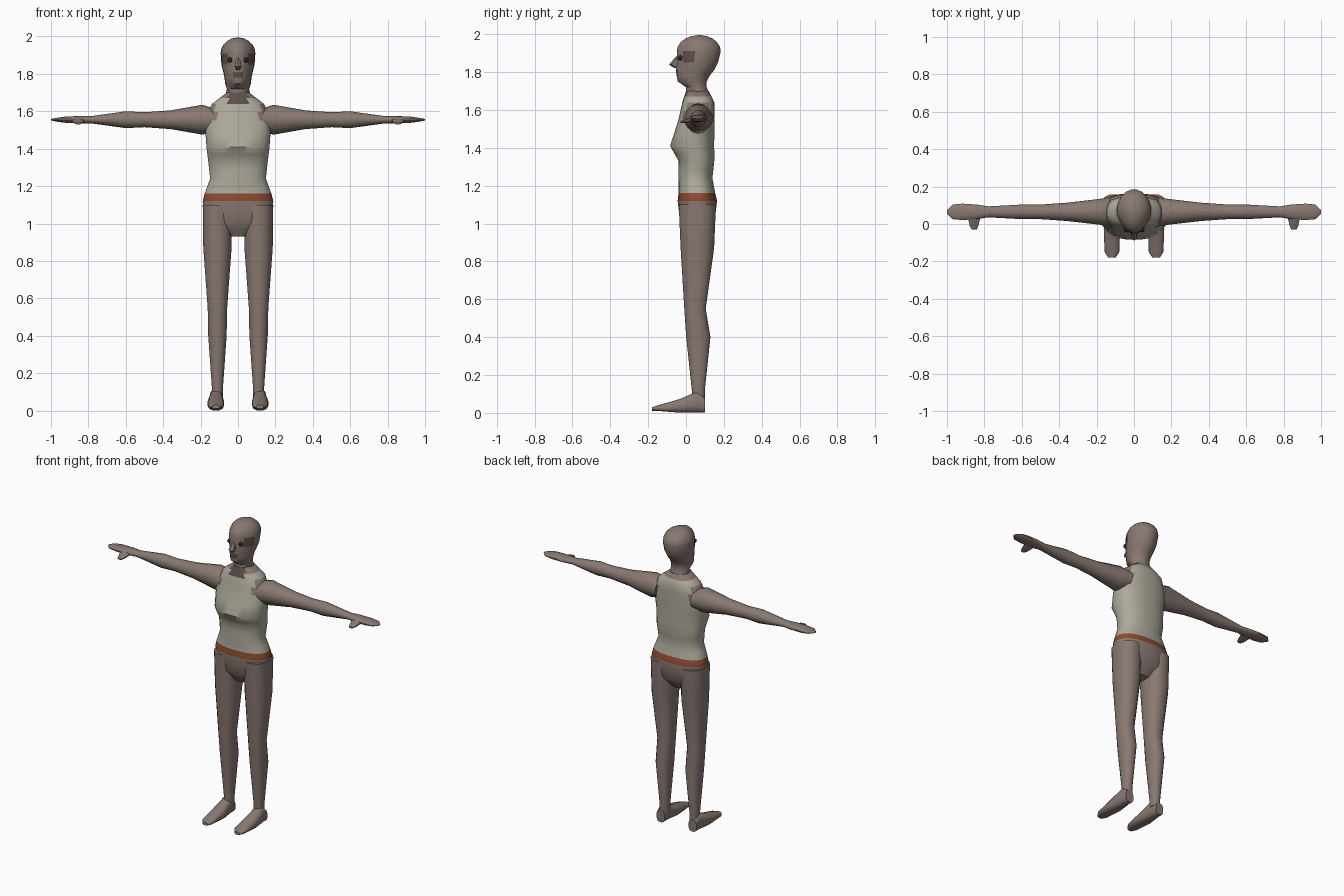
import bpy, bmesh, math
from mathutils import Vector

default_cube = bpy.data.objects.get("Cube")
if default_cube:
    bpy.data.objects.remove(default_cube, do_unlink=True)


def material(name, red, green, blue):
    mat = bpy.data.materials.new(name)
    mat.use_nodes = True
    colour = (red, green, blue, 1)
    mat.diffuse_color = colour
    mat.node_tree.nodes["Principled BSDF"].inputs["Base Color"].default_value = colour
    return mat


skin = material("skin brown", .25, .19, .165)
vest = material("vest cream", .42, .4, .33)
rust = material("belt rust", .26, .07, .03)
shade = material("dark skin", .11, .08, .07)
black = material("eye black", .02, .02, .02)

# How (across, depth, along) map to world axes for each loft direction
PLACE = {
    "x": lambda across, depth, along: Vector((along, across, depth)),
    "y": lambda across, depth, along: Vector((across, along, depth)),
    "z": lambda across, depth, along: Vector((across, depth, along)),
}


def finish(bm, name, materials, rule=None):
    """Turn a bmesh into a smooth object, colouring faces by the given rule."""
    bmesh.ops.recalc_face_normals(bm, faces=bm.faces)
    mesh = bpy.data.meshes.new(name)
    bm.to_mesh(mesh)
    bm.free()
    part = bpy.data.objects.new(name, mesh)
    bpy.context.collection.objects.link(part)
    for mat in materials:
        mesh.materials.append(mat)
    if rule:
        for face in mesh.polygons:
            face.material_index = materials.index(rule(face.center))
    bpy.ops.object.select_all(action="DESELECT")
    part.select_set(True)
    bpy.context.view_layer.objects.active = part
    bpy.ops.object.shade_smooth_by_angle(angle=math.radians(45))


def rounded(value, power):
    return math.copysign(abs(value) ** power, value)


def loft(name, axis, rings, materials=(skin,), sides=14, middle=0, power=1,
         taper=0, flip=1, rule=None):
    """Skin a row of oval rings, each (along, half width, depth low, depth high)."""
    bm = bmesh.new()
    loops = []
    for along, half, low, high in rings:
        loop = []
        for i in range(sides):
            angle = math.tau * (i + .5) / sides
            c = rounded(math.cos(angle), power)
            s = rounded(math.sin(angle), power)
            across = middle + half * c * (1 - taper * max(0, -s))
            depth = (low + high + s * (high - low)) / 2
            point = PLACE[axis](across, depth, along)
            point.x *= flip
            loop.append(bm.verts.new(point))
        loops.append(loop)
    for lower, upper in zip(loops, loops[1:]):
        for i in range(sides):
            bm.faces.new((lower[i - 1], lower[i], upper[i], upper[i - 1]))
    bm.faces.new(loops[0])
    bm.faces.new(loops[-1])
    finish(bm, name, materials, rule)


def halved(rings):
    """Add a ring midway between each pair of neighbours."""
    rings = [Vector(ring) for ring in rings]
    result = rings[:1]
    for previous, ring in zip(rings, rings[1:]):
        result += [previous.lerp(ring, .5), ring]
    return result


# Body: hips, belt, and a vest with bare shoulders and a dark neckline
def body_colour(center):
    x, y, z = abs(center.x), center.y, center.z
    if z < 1.12:
        return skin
    if z < 1.16:
        return rust
    if z > 1.64 and x < .05 and y < .05:
        return shade
    bare_shoulder = x > .125 and z > 1.54
    return skin if bare_shoulder or z > 1.68 else vest


loft("body", "z", halved([
    (.93, .05, .01, .1), (1, .17, -.03, .15), (1.12, .19, -.045, .165),
    (1.16, .18, -.04, .155), (1.24, .15, -.04, .14), (1.33, .16, -.04, .15),
    (1.41, .17, -.085, .15), (1.55, .18, -.04, .15), (1.64, .14, -.02, .15),
    (1.7, .06, 0, .12)]),
    [skin, vest, rust, shade], sides=24, power=.85, rule=body_colour)


# Head: neck, jaw and face, closed by a domed skull
def head_colour(center):
    x, y, z = abs(center.x), center.y, center.z
    eye_socket = 1.85 < z < 1.91 and .045 < x < .085 and y < .05
    mouth = 1.78 < z < 1.81 and x < .035 and y < 0
    return shade if eye_socket or mouth else skin


def skull_ring(angle):
    reach = math.cos(angle)
    return (1.91 + .085 * math.sin(angle), .094 * reach,
            .07 - .12 * reach, .07 + .115 * reach)


face = [(1.67, .07, 0, .13), (1.72, .06, 0, .11), (1.75, .07, -.045, .11),
        (1.78, .073, -.05, .125), (1.81, .08, -.055, .15), (1.85, .09, -.05, .17)]
skull = [skull_ring(math.radians(degrees)) for degrees in range(0, 90, 17)]
loft("head", "z", face + skull, [skin, shade], sides=20, taper=.25, rule=head_colour)

# Nose
loft("nose", "z", [(1.82, .01, -.06, -.03), (1.84, .02, -.09, -.03),
                   (1.885, .01, -.05, -.03)], sides=6)

# Arm thickness along its length: (distance out, half depth, half height)
ARM_HEIGHT = 1.555
arm = [(.13, .08, .06), (.19, .07, .08), (.36, .05, .05), (.5, .04, .04),
       (.6, .04, .045), (.78, .03, .02), (.84, .04, .02), (.92, .045, .017),
       (.97, .04, .01), (1, .01, .004)]
arm_rings = [(out, depth, ARM_HEIGHT - height, ARM_HEIGHT + height)
             for out, depth, height in arm]

for side, flip in (("left", 1), ("right", -1)):
    # Eye
    bm = bmesh.new()
    bmesh.ops.create_uvsphere(bm, u_segments=12, v_segments=8, radius=.014)
    bmesh.ops.translate(bm, verts=bm.verts, vec=(flip * .042, -.03, 1.875))
    finish(bm, side + "_eye", [black])

    # Arm with mitten hand and thumb
    loft(side + "_arm", "x", arm_rings, middle=.065, flip=flip)
    loft(side + "_thumb", "y", [
        (.05, .04, 1.54, 1.57), (-.01, .025, 1.53, 1.55), (-.03, .015, 1.53, 1.54)],
        sides=8, middle=.855, flip=flip)

    # Leg and foot
    loft(side + "_leg", "z", [
        (.06, .03, .03, .1), (.12, .03, .03, .1), (.4, .05, 0, .13),
        (.55, .053, -.01, .105), (.87, .077, -.03, .15), (1.1, .08, -.04, .16)],
        sides=16, middle=.11, power=.9, flip=flip)
    loft(side + "_foot", "y", [
        (.1, .03, 0, .08), (.06, .035, 0, .115), (-.03, .045, 0, .075),
        (-.15, .04, .01, .04), (-.18, .02, .01, .03)],
        sides=12, middle=.118, power=.75, flip=flip)
